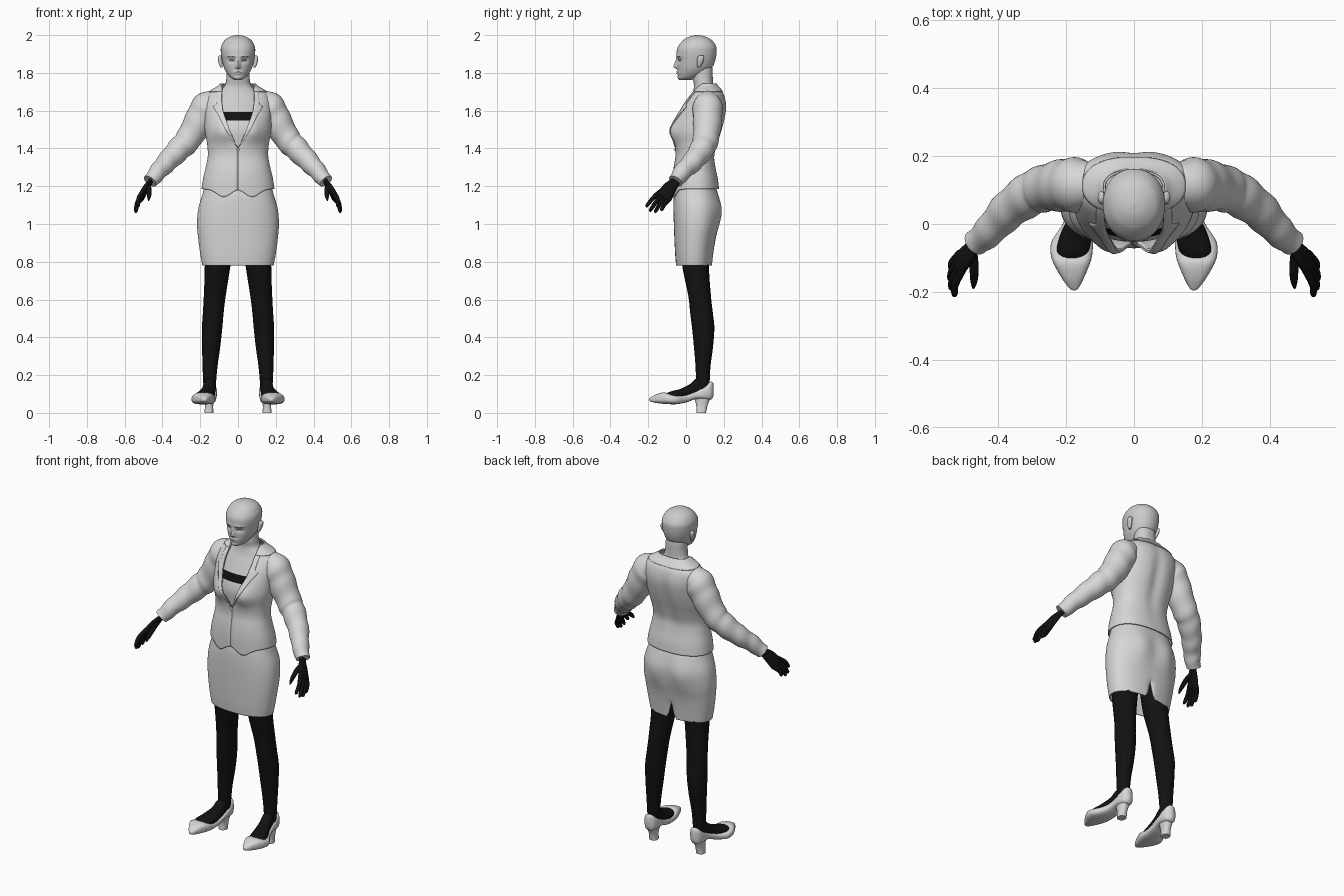
import bpy, bmesh, math
from mathutils import Vector

if "Cube" in bpy.data.objects:
    bpy.data.objects.remove(bpy.data.objects["Cube"])


def material(name, value):
    m = bpy.data.materials.new(name)
    m.diffuse_color = (value, value, value, 1)
    m.use_nodes = True
    m.node_tree.nodes["Principled BSDF"].inputs["Base Color"].default_value = m.diffuse_color
    return m


CLOTH = material("light_grey_cloth", 0.68)
SKIN = material("grey_skin", 0.6)
BLACK = material("black_fabric", 0.006)
DARK = material("dark_grey_features", 0.12)


def g(v, centre, width):
    return math.exp(-((v - centre) / width) ** 2)


def spline(keys, sub=6):
    """Smooth curve through tuples of any length."""
    out = []
    for i in range(len(keys) - 1):
        a, b, c, d = (keys[min(max(i + j, 0), len(keys) - 1)] for j in (-1, 0, 1, 2))
        for s in range(sub):
            t = s / sub
            out.append(tuple(0.5 * (2 * q + (r - p) * t + (2 * p - 5 * q + 4 * r - w) * t * t
                                    + (3 * q - p - 3 * r + w) * t ** 3)
                             for p, q, r, w in zip(a, b, c, d)))
    return out + [tuple(keys[-1])]


def power(v, e):
    return math.copysign(abs(v) ** e, v)


def section(key, seg=64, n=2.2, start=0.0, closed=True):
    """Horizontal superellipse (z, centre x, half width, front y, back y), starting at the front."""
    z, xc, hw, yf, yb = key
    count = seg if closed else seg + 1
    pts = []
    for i in range(count):
        a = start + (2 * math.pi - 2 * start) * i / seg
        pts.append(Vector((xc + hw * power(math.sin(a), 2 / n),
                           (yf + yb) / 2 - (yb - yf) / 2 * power(math.cos(a), 2 / n), z)))
    return pts


def skin(name, rings, mats, rule=None, closed=True, caps=True, mirror=False, thick=0):
    bm = bmesh.new()
    rows = [[bm.verts.new(p) for p in r] for r in rings]
    n = len(rows[0])
    for a, b in zip(rows, rows[1:]):
        for i in range(n if closed else n - 1):
            j = (i + 1) % n
            bm.faces.new((a[i], a[j], b[j], b[i]))
    if caps and closed:
        bm.faces.new(rows[0][::-1])
        bm.faces.new(rows[-1])
    bmesh.ops.recalc_face_normals(bm, faces=bm.faces[:])
    if rule:
        for f in bm.faces:
            f.material_index = rule(f.calc_center_median())
    me = bpy.data.meshes.new(name)
    bm.to_mesh(me)
    bm.free()
    ob = bpy.data.objects.new(name, me)
    bpy.context.collection.objects.link(ob)
    for m in mats:
        me.materials.append(m)
    if thick:
        s = ob.modifiers.new("thickness", 'SOLIDIFY')
        s.thickness, s.offset = thick, 0
    if mirror:
        ob.modifiers.new("mirror", 'MIRROR').use_clip = False
    return ob


def body(name, keys, mats, sub=6, seg=64, n=2.2, warp=None, **kw):
    rings = [section(k, seg, n) for k in spline(keys, sub)]
    if warp:
        rings = [[warp(p) for p in r] for r in rings]
    return skin(name, rings, mats, **kw)


def tube(name, path, mat, wide=(0, 1, 0), flat=1.0, sub=5, seg=20, fold=0.0):
    """Mirrored limb along (x, y, z, radius) points."""
    pts = spline(path, sub)
    rings = []
    for i, p in enumerate(pts):
        t = (Vector(pts[min(i + 1, len(pts) - 1)][:3]) - Vector(pts[max(i - 1, 0)][:3])).normalized()
        u = Vector(wide)
        u = (u - t * u.dot(t)).normalized()
        v = t.cross(u)
        ring = []
        for k in range(seg):
            a = 2 * math.pi * k / seg
            r = p[3] + fold * math.sin(i * 0.9 + 1.5 * math.sin(a))
            ring.append(Vector(p[:3]) + u * r * math.cos(a) + v * r * flat * math.sin(a))
        rings.append(ring)
    return skin(name, rings, [mat], mirror=True)


# Head with modelled nose, sockets, lips and painted eye lines
def face(p):
    x, z = abs(p.x), p.z
    if p.y < 0.03:
        ridge = max(0, min((1.885 - z) / 0.05, (z - 1.818) / 0.012, 1))
        p.y -= 0.021 * ridge * g(x, 0, 0.011)
        p.y += 0.010 * g(x, 0.034, 0.019) * g(z, 1.866, 0.013)
        p.y -= 0.005 * g(x, 0.03, 0.03) * g(z, 1.888, 0.008)
        p.y -= 0.006 * g(x, 0, 0.02) * (g(z, 1.806, 0.005) + g(z, 1.796, 0.005))
        p.y -= 0.005 * g(x, 0, 0.02) * g(z, 1.774, 0.01)
    return p


def face_paint(c):
    x = abs(c.x)
    eye = abs(x - 0.034) < 0.014 and abs(c.z - 1.866) < 0.0032
    brow = abs(x - 0.036) < 0.018 and abs(c.z - 1.888 + abs(x - 0.036) * 0.2) < 0.0016
    mouth = x < 0.02 and abs(c.z - 1.801) < 0.0016
    return 1 if c.y < 0.02 and (eye or brow or mouth) else 0


body("head", [(1.763, 0, .02, -.034, .03), (1.775, 0, .04, -.04, .065), (1.80, 0, .06, -.044, .11),
              (1.83, 0, .075, -.046, .14), (1.87, 0, .085, -.048, .156), (1.91, 0, .091, -.050, .162),
              (1.94, 0, .089, -.042, .160), (1.97, 0, .073, -.018, .140), (1.986, 0, .053, .004, .117),
              (1.996, 0, .029, .028, .09), (2.0, 0, .003, .055, .062)],
     [SKIN, DARK], sub=9, seg=96, n=2.1, warp=face, rule=face_paint)
body("ear", [(1.828, .086, .005, .062, .074), (1.84, .090, .009, .058, .082), (1.865, .095, .011, .058, .094),
             (1.885, .096, .010, .062, .096), (1.893, .094, .004, .072, .088)],
     [SKIN], sub=4, seg=16, n=2, mirror=True)

# Neck, chest and camisole with a black trim band
body("neck_and_chest", [(1.36, 0, .14, -.038, .13), (1.43, 0, .145, -.046, .14), (1.50, 0, .15, -.052, .16),
                        (1.57, 0, .152, -.034, .175), (1.64, 0, .145, .004, .178), (1.69, 0, .115, .032, .165),
                        (1.73, 0, .072, .042, .146), (1.77, 0, .062, .037, .142), (1.82, 0, .058, .04, .14),
                        (1.86, 0, .05, .055, .13)],
     [SKIN, BLACK, CLOTH], sub=10,
     rule=lambda c: 0 if c.z > 1.592 or c.y > .08 else (1 if c.z > 1.552 else 2))

# Jacket: open arc in front whose edge follows the neckline
JN = 2.3
JACKET = spline([(1.185, 0, .190, -.068, .172), (1.24, 0, .182, -.068, .166), (1.30, 0, .168, -.062, .155),
                 (1.36, 0, .157, -.053, .15), (1.42, 0, .160, -.055, .165), (1.49, 0, .172, -.064, .188),
                 (1.56, 0, .176, -.050, .206), (1.62, 0, .178, -.022, .213), (1.67, 0, .170, .012, .205),
                 (1.70, 0, .145, .035, .190), (1.725, 0, .105, .05, .168), (1.742, 0, .085, .06, .155)], 6)


def lerp_table(z, table):
    for (z0, a), (z1, b) in zip(table, table[1:]):
        if z <= z1:
            return a + (b - a) * max(0, (z - z0) / (z1 - z0))
    return table[-1][1]


EDGE = [(1.40, 0), (1.50, .045), (1.60, .08), (1.66, .087), (1.74, .082)]


def jacket_warp(p):
    x = abs(p.x)
    if p.y < 0.06:
        p.y -= 0.024 * g(x, .078, .05) * g(p.z, 1.49, .06)
        p.z -= 0.042 * g(x, .075, .05) * max(0, (1.27 - p.z) / .085)
    elif p.y > 0.1:
        p.y -= 0.013 * g(x, 0, .035) * g(p.z, 1.5, .16)
    return p


def jacket_ring(k, grow=0.0):
    z, xc, hw, yf, yb = k
    ratio = min(lerp_table(z, EDGE) / hw, 0.95)
    a0 = math.asin(ratio ** (JN / 2))
    return [jacket_warp(p) for p in
            section((z, xc, hw + grow, yf - grow, yb + grow), 88, JN, a0, False)]


skin("jacket", [jacket_ring(k) for k in JACKET], [CLOTH], closed=False, thick=.006)
skin("collar", [jacket_ring(k, .006) for k in JACKET if k[0] > 1.698], [CLOTH], closed=False, thick=.006)


def jacket_front(x, z, lift):
    k = min(JACKET, key=lambda s: abs(s[0] - z))
    mid, half = (k[3] + k[4]) / 2, (k[4] - k[3]) / 2
    y = mid - half * (1 - min(abs(x) / k[2], .99) ** JN) ** (1 / JN)
    return Vector((x, jacket_warp(Vector((x, y, z))).y - lift, z))


# Lapels laid over the jacket front
OUTER = [(1.40, .002), (1.50, .066), (1.58, .105), (1.625, .135), (1.63, .112), (1.70, .11)]
lapel = []
for k in JACKET:
    if 1.40 <= k[0] <= 1.70:
        lo, hi = lerp_table(k[0], EDGE), lerp_table(k[0], OUTER)
        lapel.append([jacket_front(lo + (hi - lo) * i / 5, k[0], .006) for i in range(6)])
skin("lapel", lapel, [CLOTH], closed=False, mirror=True, thick=.005)

# Sleeves
tube("sleeve", [(.125, .115, 1.645, .062), (.165, .115, 1.622, .079), (.205, .114, 1.55, .077),
                (.262, .105, 1.45, .069), (.31, .085, 1.398, .064), (.37, .04, 1.335, .056),
                (.42, -.015, 1.28, .047), (.464, -.055, 1.225, .039)], CLOTH, sub=7, seg=32, fold=.002)

# Gloved hands: palm, fingers and thumb
W = Vector((.1, .8, -.6))
tube("palm", [(.455, -.045, 1.235, .026), (.468, -.062, 1.218, .027), (.488, -.088, 1.188, .037),
              (.51, -.113, 1.148, .041), (.514, -.12, 1.138, .034)], BLACK, wide=W, flat=.45)
TIPS = [(-.03, (.530, -.212, 1.092)), (-.010, (.540, -.192, 1.068)),
        (.010, (.543, -.165, 1.062)), (.030, (.540, -.132, 1.072))]
for i, (s, tip) in enumerate(TIPS):
    a, b = Vector((.508, -.11, 1.152)) + W * s, Vector(tip)
    m = (a + b) / 2 + Vector((.009, -.004, .003))
    tube(f"finger_{i + 1}", [(*a, .0125), (*m, .0115), (*a.lerp(b, .93), .009), (*b, .003)], BLACK, seg=12)
tube("thumb", [(.477, -.08, 1.2, .016), (.471, -.125, 1.178, .014), (.471, -.165, 1.148, .011),
               (.473, -.188, 1.125, .004)], BLACK, seg=12)


# Skirt with seat shaping and a rear slit
def skirt_warp(p):
    x = abs(p.x)
    if p.y > 0.08:
        p.y += 0.014 * g(x, .085, .06) * g(p.z, 1.06, .09)
        if p.z < .9:
            p.z += (.9 - p.z) * .8 * max(0, 1 - x / .024)
    return p


body("skirt", [(.78, 0, .186, -.05, .135), (.84, 0, .197, -.055, .142), (.92, 0, .208, -.059, .154),
               (1.0, 0, .214, -.062, .170), (1.08, 0, .208, -.064, .178), (1.15, 0, .188, -.062, .168),
               (1.21, 0, .172, -.05, .15), (1.26, 0, .160, -.045, .14)],
     [CLOTH], seg=96, n=2.3, warp=skirt_warp, caps=False, thick=.005)

# Stockinged legs
body("leg", [(.10, .15, .033, .05, .12), (.16, .15, .034, .053, .125), (.25, .148, .040, .05, .13),
             (.35, .142, .048, .042, .143), (.45, .137, .054, .032, .150), (.53, .131, .055, .022, .142),
             (.62, .123, .058, .012, .132), (.78, .108, .068, -.02, .122), (.95, .10, .082, -.035, .135)],
     [BLACK], seg=32, n=2, mirror=True)


def along_foot(name, keys, mat, n):
    """Loft along y from (y, centre x, half width, bottom z, top z)."""
    rings = [[Vector((p.x, p.z, p.y)) for p in section(k, 32, n)] for k in spline(keys, 5)]
    skin(name, rings, [mat], mirror=True)


along_foot("foot", [(.115, .15, .025, .08, .19), (.06, .152, .033, .08, .185), (.02, .158, .036, .07, .152),
                    (-.03, .170, .046, .06, .127), (-.08, .181, .048, .06, .114), (-.11, .184, .035, .06, .10)],
           BLACK, 2.1)
along_foot("shoe", [(.146, .15, .010, .09, .155), (.132, .15, .030, .07, .166), (.10, .15, .039, .07, .145),
                    (.05, .153, .040, .072, .116), (.0, .163, .047, .055, .098), (-.05, .181, .061, .046, .093),
                    (-.09, .184, .061, .046, .102), (-.12, .183, .052, .048, .108), (-.16, .180, .032, .053, .097),
                    (-.188, .177, .014, .06, .082), (-.195, .176, .004, .066, .076)], CLOTH, 2.9)
body("shoe_heel", [(0, .154, .024, .055, .106), (.04, .153, .022, .054, .114), (.075, .151, .027, .045, .128),
                   (.10, .15, .032, .04, .136)], [CLOTH], seg=20, n=2.6, mirror=True)

# Jacket button
by = jacket_front(0, 1.395, 0).y
body("button", [(1.387, 0, .003, by - .006, by), (1.395, 0, .008, by - .008, by),
                (1.403, 0, .003, by - .006, by)], [CLOTH], sub=3, seg=12)

# Smooth shading
for ob in bpy.context.collection.objects:
    ob.select_set(True)
    bpy.context.view_layer.objects.active = ob
bpy.ops.object.shade_smooth_by_angle(angle=math.radians(45))
